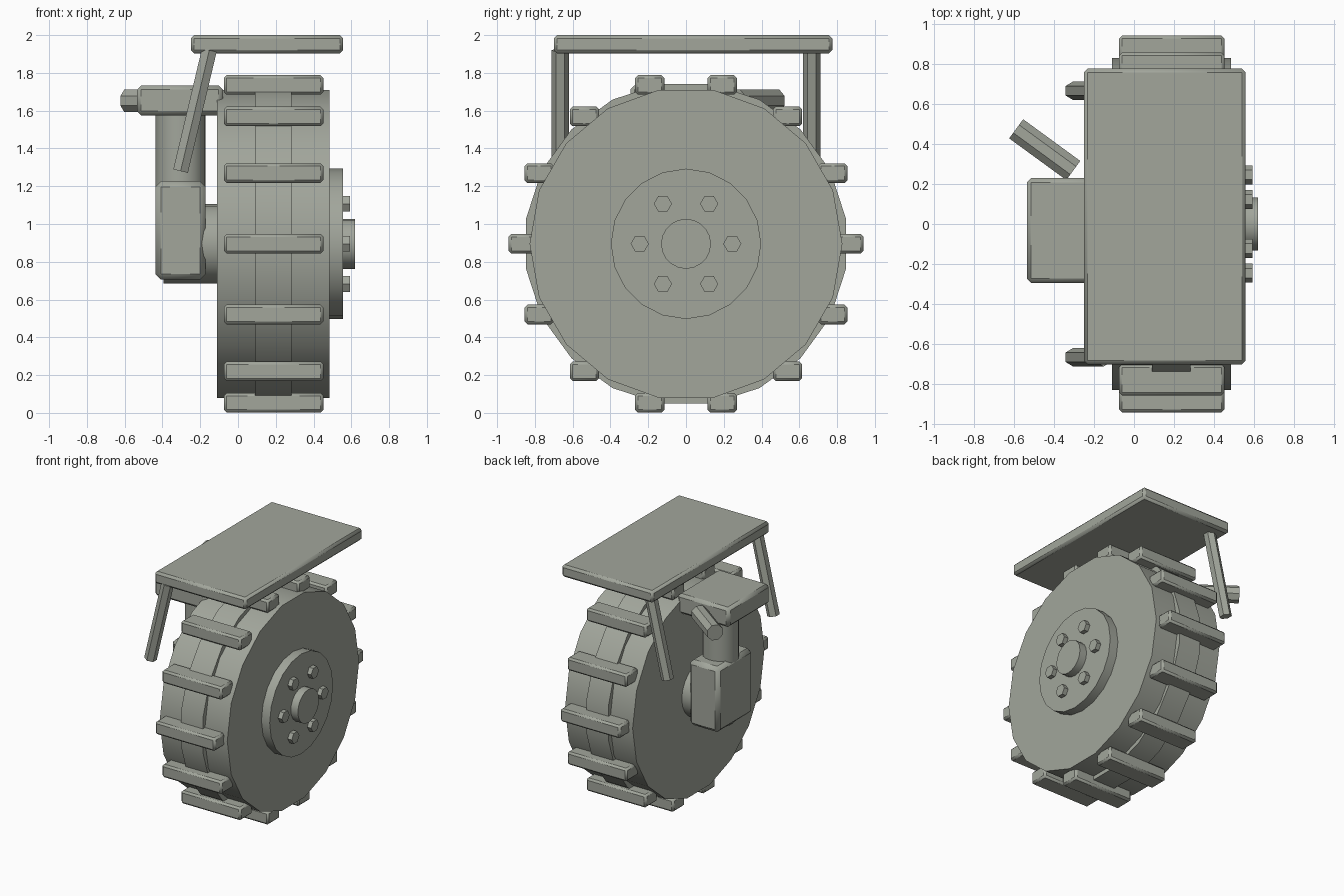
import bpy
import math
from mathutils import Vector

if "Cube" in bpy.data.objects:
    bpy.data.objects.remove(bpy.data.objects["Cube"])

AXLE_Z = 0.895

# One dull grey-green for the whole model
PAINT = bpy.data.materials.new("dull_grey_green")
PAINT.diffuse_color = (0.36, 0.38, 0.33, 1.0)
PAINT.use_nodes = True
PAINT.node_tree.nodes["Principled BSDF"].inputs["Base Color"].default_value = PAINT.diffuse_color


def finish(ob, name):
    """Name and paint a part; smooth its shallow edges."""
    ob.name = name
    ob.data.materials.append(PAINT)
    bpy.ops.object.shade_smooth_by_angle(angle=math.radians(30))
    return ob


def box(name, lo, hi, bevel=0.015):
    """Chamfered box between two corners."""
    lo, hi = Vector(lo), Vector(hi)
    bpy.ops.mesh.primitive_cube_add(size=1, location=(lo + hi) / 2)
    ob = bpy.context.object
    ob.scale = hi - lo
    bpy.ops.object.transform_apply(location=False, rotation=False, scale=True)
    mod = ob.modifiers.new("chamfer", 'BEVEL')
    mod.width = bevel
    mod.segments = 1
    return finish(ob, name)


def rod(name, a, b, radius, sides, up, turn=0.0):
    """Prism from a to b; a corner points along 'up', then turns by 'turn'."""
    a, b = Vector(a), Vector(b)
    axis = (b - a).normalized()
    u = Vector(up)
    u = (u - axis * u.dot(axis)).normalized()
    v = axis.cross(u)
    ring = [u * math.cos(t) * radius + v * math.sin(t) * radius
            for t in (turn + 2 * math.pi * i / sides for i in range(sides))]
    verts = [a + r for r in ring] + [b + r for r in ring]
    faces = [tuple(reversed(range(sides))), tuple(range(sides, 2 * sides))]
    faces += [(i, (i + 1) % sides, (i + 1) % sides + sides, i + sides)
              for i in range(sides)]
    me = bpy.data.meshes.new(name)
    me.from_pydata(verts, [], faces)
    ob = bpy.data.objects.new(name, me)
    bpy.context.collection.objects.link(ob)
    bpy.ops.object.select_all(action='DESELECT')
    ob.select_set(True)
    bpy.context.view_layer.objects.active = ob
    return finish(ob, name)


def axle_rod(name, x0, x1, radius, sides, y=0.0, z=AXLE_Z, turn=0.0):
    return rod(name, (x0, y, z), (x1, y, z), radius, sides, (0, 1, 0), turn)


# Tyre with raised centre band
axle_rod("tyre", -0.11, 0.485, 0.828, 18)
axle_rod("tyre_centre_band", 0.09, 0.283, 0.857, 20, turn=math.pi / 20)

# Tread lugs, all kept upright around the wheel
for i in range(14):
    t = 2 * math.pi * i / 14
    y, z = 0.863 * math.cos(t), AXLE_Z + 0.863 * math.sin(t)
    box(f"tread_lug_{i}", (-0.075, y - 0.077, z - 0.052),
        (0.452, y + 0.077, z + 0.052))

# Hub, cap and bolts
axle_rod("hub_plate", 0.40, 0.557, 0.398, 20)
axle_rod("hub_cap", 0.50, 0.619, 0.132, 20)
for i in range(6):
    t = math.pi * i / 3
    axle_rod(f"hub_bolt_{i}", 0.52, 0.592, 0.048, 6,
             0.245 * math.cos(t), AXLE_Z + 0.245 * math.sin(t))

# Drive unit behind the wheel
axle_rod("axle_housing", -0.395, 0.0, 0.21, 20)
box("gearbox", (-0.437, -0.22, 0.705), (-0.172, 0.22, 1.227), 0.03)
rod("steering_column", (-0.305, 0, 1.13), (-0.305, 0, 1.62),
    0.133, 20, (1, 0, 0))
box("mount_plate", (-0.535, -0.295, 1.575), (-0.08, 0.23, 1.733), 0.022)
rod("cable_connector", (-0.303, 0.267, 1.652), (-0.588, 0.475, 1.652),
    0.064, 8, (0, 0, 1), math.pi / 8)

# Fender and its two struts
box("fender", (-0.25, -0.70, 1.903), (0.557, 0.775, 2.0), 0.018)
for side, y in (("front", -0.665), ("rear", 0.665)):
    rod(f"fender_strut_{side}", (-0.304, y, 1.28), (-0.152, y, 1.92),
        0.046, 6, (0, 1, 0))
